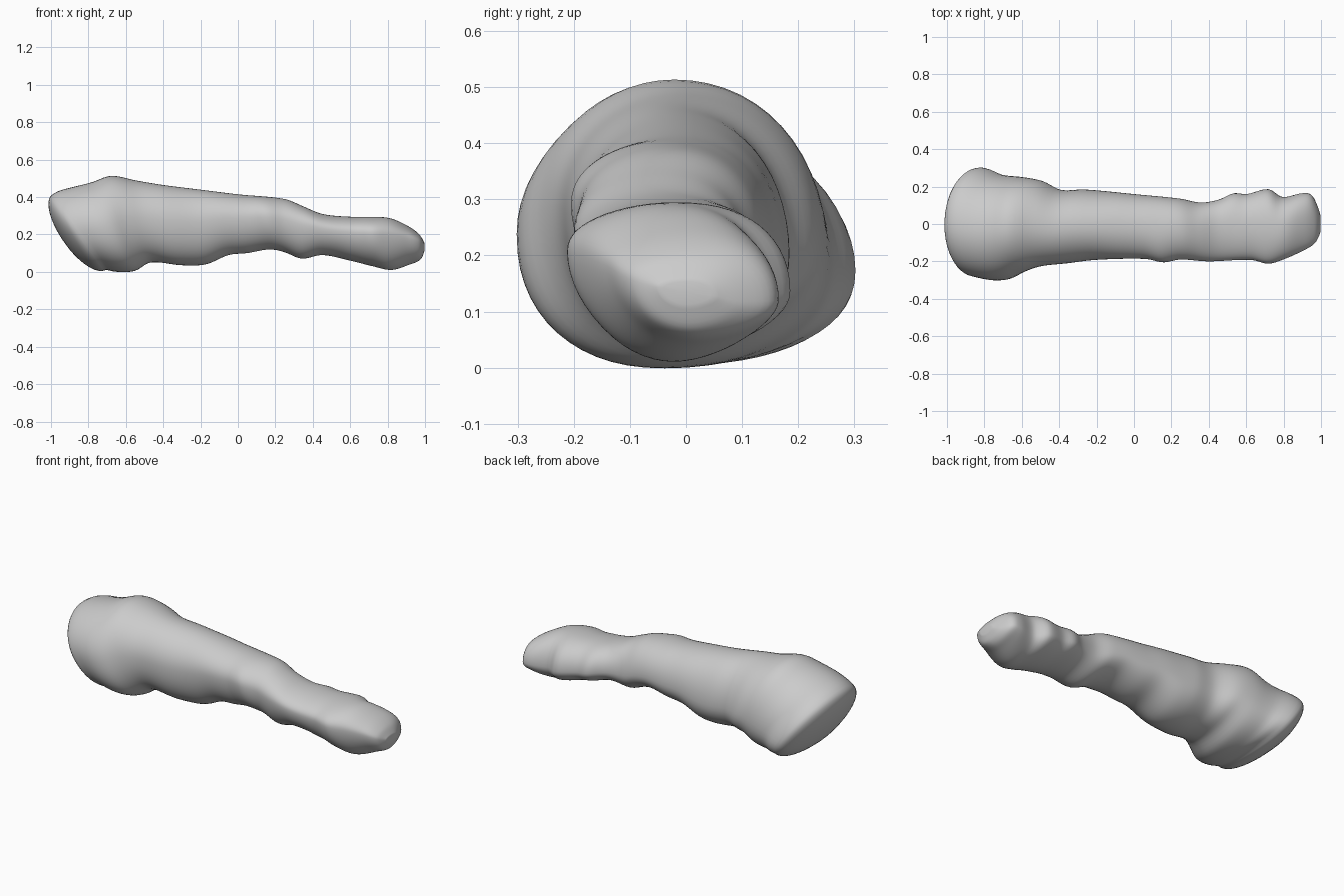
import bpy
import bmesh
import math
from mathutils import Vector

cube = bpy.data.objects.get("Cube")
if cube:
    bpy.data.objects.remove(cube, do_unlink=True)

SIDES = 56
STATIONS = 110
RIM_X, TIP_X = -0.85, 0.996

# Outlines of the lump along its length: (x, height or side offset)
top_line = [(-1, .41), (-.97, .43), (-.9, .45), (-.78, .48), (-.68, .515), (-.55, .49),
            (-.4, .465), (-.2, .44), (0, .415), (.25, .39), (.35, .35), (.45, .31),
            (.6, .295), (.8, .29), (.9, .25), (.97, .2), (1, .15)]
bottom_line = [(-.72, .015), (-.65, 0), (-.55, .005), (-.47, .05), (-.3, .035), (-.17, .04),
               (-.05, .09), (.05, .1), (.17, .12), (.25, .105), (.34, .07), (.45, .09),
               (.6, .06), (.72, .03), (.82, .01), (.92, .04), (.98, .07), (1, .12)]
front_line = [(-.86, -.28), (-.75, -.302), (-.67, -.295), (-.6, -.26), (-.5, -.227),
              (-.35, -.21), (-.2, -.192), (.07, -.187), (.16, -.206), (.25, -.19), (.4, -.2),
              (.63, -.192), (.72, -.213), (.8, -.19), (.9, -.145), (.97, -.1), (1, -.04)]
back_line = [(-.88, .312), (-.8, .29), (-.74, .265), (-.6, .25), (-.5, .23), (-.4, .183),
             (-.27, .185), (0, .16), (.25, .135), (.35, .115), (.45, .13), (.53, .165),
             (.6, .16), (.72, .187), (.79, .145), (.9, .165), (.95, .155), (.98, .1), (1, .04)]


def sample(line, x):
    """Smooth interpolation through an outline."""
    x = min(max(x, line[0][0]), line[-1][0])
    i = next(k for k in range(len(line) - 1) if x <= line[k + 1][0])

    def slope(k):
        a, b = line[max(k - 1, 0)], line[min(k + 1, len(line) - 1)]
        return (b[1] - a[1]) / (b[0] - a[0])

    (xa, va), (xb, vb) = line[i], line[i + 1]
    w = xb - xa
    t = (x - xa) / w
    ease = t * t * (3 - 2 * t)
    return (va + (vb - va) * ease
            + w * t * (1 - t) * ((1 - t) * slope(i) - t * slope(i + 1)))


def section(x):
    """Closed ring at x, leaning over towards the slanted wide end."""
    along = (x - RIM_X) / (TIP_X - RIM_X)
    lean = 0.1 * max(0, 1 - along * 4) ** 1.3 + 0.045 * (1 - along)
    top = Vector((x - lean, 0, sample(top_line, x - lean)))
    bottom = Vector((x + lean, 0, sample(bottom_line, x + lean)))
    front, back = sample(front_line, x), sample(back_line, x)
    ridge = (front + back) / 2 - 0.02 * (1 - along)
    ring = []
    for k in range(SIDES):
        angle = math.tau * k / SIDES
        c, s = math.cos(angle), math.sin(angle)
        # Rounder above, fuller below at the wide end and keeled at the tip
        power = 2 / (2 + 0.2 * along if s > 0 else 2.2 - 0.35 * along)
        side = math.copysign(abs(c) ** power, c)
        rise = math.copysign(abs(s) ** power, s)
        # The widest height differs between the flanks
        widest = 0.45 + 0.1 * along - side * (0.05 + 0.1 * along)
        level = widest + rise * (1 - widest if rise > 0 else widest)
        point = bottom.lerp(top, level)
        point.y = ridge + abs(side) * ((back if c > 0 else front) - ridge)
        ring.append(point)
    return ring


# Body rings, closer together near the narrow tip
rings = []
for i in range(STATIONS + 1):
    t = i / STATIONS
    spread = 0.5 * t + 0.5 * math.sin(t * math.pi / 2)
    spread = spread + (1 - (1 - t) ** 2 - spread) * t ** 4
    rings.append(section(RIM_X + (TIP_X - RIM_X) * spread))

# Domed slanted end
rim = rings[0]
centre = sum(rim, Vector()) / SIDES
bulge = Vector((-0.08, 0, -0.055))
dome = []
for i in range(1, 12):
    a = i / 12 * math.pi / 2
    dome.append([centre + (p - centre) * math.cos(a) + bulge * math.sin(a) for p in rim])
rings = dome[::-1] + rings

bm = bmesh.new()
loops = [[bm.verts.new(p) for p in ring] for ring in rings]
for a, b in zip(loops, loops[1:]):
    for k in range(SIDES):
        n = (k + 1) % SIDES
        bm.faces.new((a[k], a[n], b[n], b[k]))
wide_pole = bm.verts.new(centre + bulge)
tip_pole = bm.verts.new(sum(rings[-1], Vector()) / SIDES + Vector((0.004, 0, 0)))
for loop, pole in ((loops[0], wide_pole), (loops[-1], tip_pole)):
    for k in range(SIDES):
        bm.faces.new((loop[k], loop[(k + 1) % SIDES], pole))
bmesh.ops.recalc_face_normals(bm, faces=bm.faces)

mesh = bpy.data.meshes.new("tapered_lump")
bm.to_mesh(mesh)
bm.free()
lump = bpy.data.objects.new("tapered_lump", mesh)
bpy.context.collection.objects.link(lump)

# Plain grey surface
grey = bpy.data.materials.new("plain_grey")
grey.use_nodes = True
colour = (0.6, 0.6, 0.6, 1)
grey.diffuse_color = colour
grey.node_tree.nodes["Principled BSDF"].inputs["Base Color"].default_value = colour
mesh.materials.append(grey)

# Soften the surface and shade it smooth
soften = lump.modifiers.new("soften", 'SMOOTH')
soften.factor = 0.5
soften.iterations = 3
bpy.context.view_layer.objects.active = lump
lump.select_set(True)
bpy.ops.object.shade_smooth_by_angle(angle=math.radians(60))
